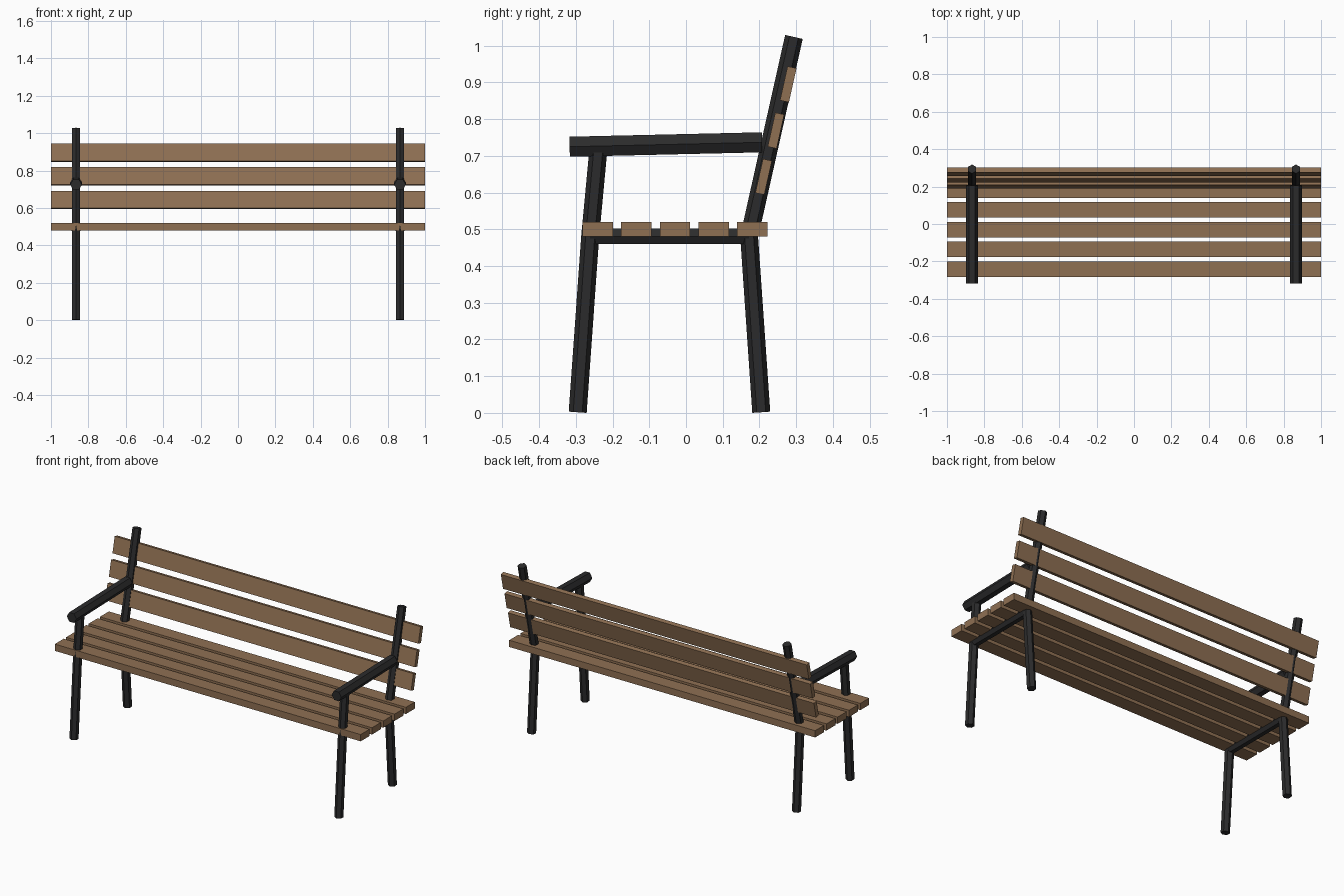
import bpy, bmesh, math
from mathutils import Vector, Matrix

if "Cube" in bpy.data.objects:
    bpy.data.objects.remove(bpy.data.objects["Cube"])


def material(name, rgb):
    m = bpy.data.materials.new(name)
    m.diffuse_color = (*rgb, 1)
    m.use_nodes = True
    m.node_tree.nodes["Principled BSDF"].inputs["Base Color"].default_value = m.diffuse_color
    return m


WOOD = material("brown wood", (0.275, 0.162, 0.086))
IRON = material("black iron", (0.024, 0.024, 0.025))


def add_object(name, bm, mat):
    bmesh.ops.recalc_face_normals(bm, faces=bm.faces[:])
    mesh = bpy.data.meshes.new(name)
    bm.to_mesh(mesh)
    bm.free()
    mesh.materials.append(mat)
    obj = bpy.data.objects.new(name, mesh)
    bpy.context.collection.objects.link(obj)
    return obj


def plank(name, y, z, depth, height, tilt=0):
    """Full-width slat, tilted backwards about x."""
    bm = bmesh.new()
    bmesh.ops.create_cube(bm, size=1, matrix=Matrix.Translation((0, y, z))
                          @ Matrix.Rotation(-tilt, 4, 'X')
                          @ Matrix.Diagonal((2, depth, height, 1)))
    add_object(name, bm, WOOD)


def hex_rod(name, x, path, r, phase):
    """Six-sided rod along a (y, z) path, mitred at its bends."""
    pts = [Vector((x, y, z)) for y, z in path]
    dirs = [(b - a).normalized() for a, b in zip(pts, pts[1:])]
    u = Vector((1, 0, 0))
    bm = bmesh.new()
    rings = []
    for i, p in enumerate(pts):
        t = (dirs[max(i - 1, 0)] + dirs[min(i, len(dirs) - 1)]).normalized()
        n = t.cross(u)
        angles = [math.radians(60 * k + phase) for k in range(6)]
        rings.append([bm.verts.new(p + r * (math.cos(a) * u + math.sin(a) * n))
                      for a in angles])
    for a, b in zip(rings, rings[1:]):
        for k in range(6):
            j = (k + 1) % 6
            bm.faces.new((a[k], a[j], b[j], b[k]))
    bm.faces.new(rings[0])
    bm.faces.new(rings[-1])
    add_object(name, bm, IRON)


# Seat slats
for i in range(5):
    plank(f"seat_slat_{i + 1}", -0.241 + 0.1055 * i, 0.50, 0.083, 0.04)

# Backrest slats
for i in range(3):
    plank(f"back_slat_{i + 1}", 0.2115 + 0.0335 * i, 0.643 + 0.126 * i,
          0.025, 0.095, math.radians(12.6))

# Iron frame, one on each side
for side, x in (("left", -0.866), ("right", 0.866)):
    hex_rod(f"front_leg_{side}", x,
            [(-0.295, 0.0017), (-0.261, 0.48), (-0.238, 0.725)], 0.0245, 30)
    hex_rod(f"back_leg_{side}", x,
            [(0.205, 0.0017), (0.172, 0.48), (0.294, 1.024)], 0.0245, 30)
    hex_rod(f"seat_bar_{side}", x, [(-0.261, 0.481), (0.172, 0.481)], 0.0245, 0)
    hex_rod(f"armrest_{side}", x, [(-0.317, 0.725), (0.207, 0.737)], 0.0315, 0)
